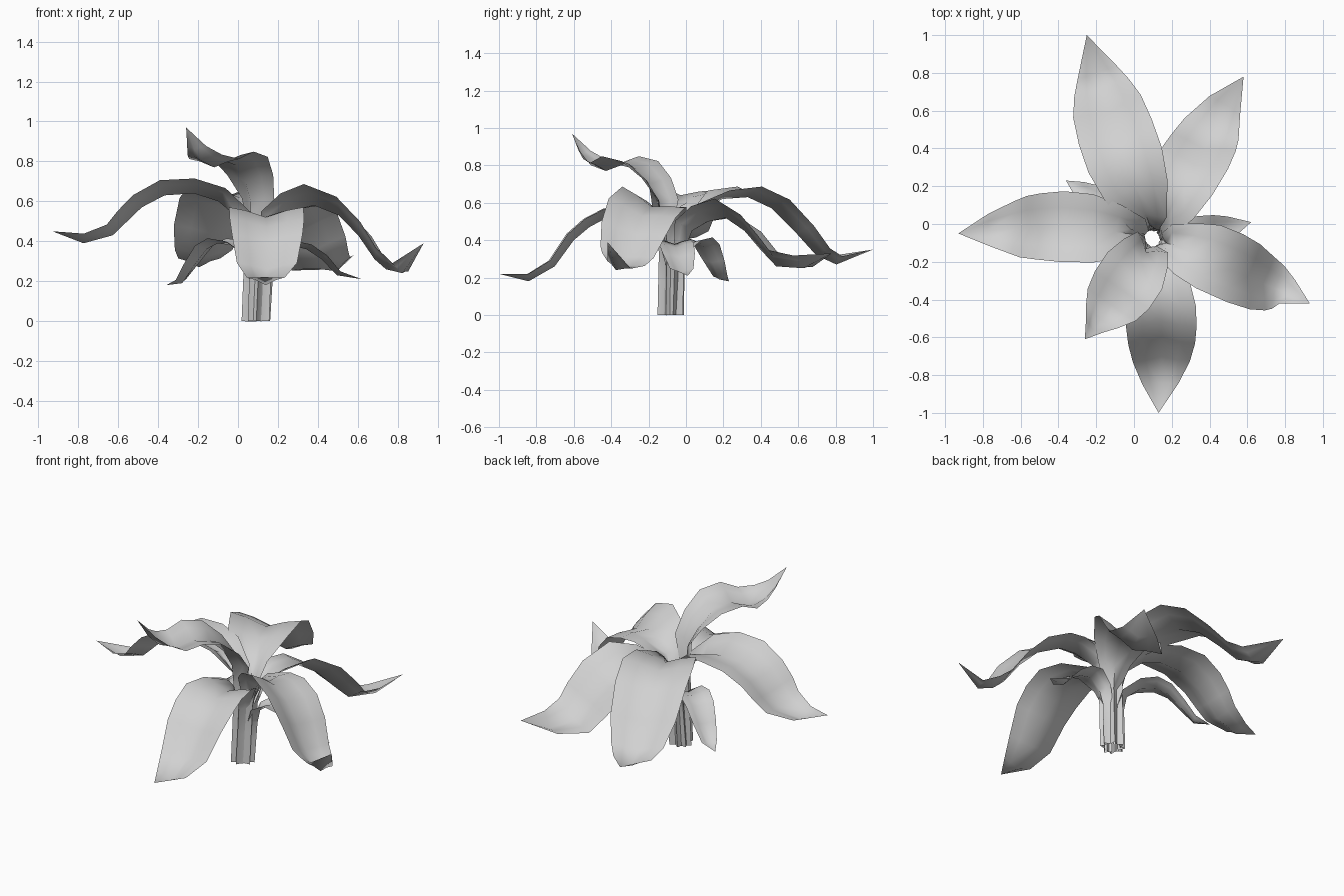
import bpy, bmesh, math
from mathutils import Vector

old = bpy.data.objects.get("Cube")
if old:
    bpy.data.objects.remove(old, do_unlink=True)

grey = bpy.data.materials.new("pale_grey")
grey.use_nodes = True
grey.diffuse_color = (0.64, 0.64, 0.64, 1)
grey.node_tree.nodes["Principled BSDF"].inputs["Base Color"].default_value = (0.64, 0.64, 0.64, 1)

CENTRE = Vector((0.11, -0.07, 0))
STALK_LEAN = Vector((-0.02, -0.01, 0))
STALK_RADIUS = 0.072
STALK_HALF_WIDTH = 0.027
# Relative half width along the blade, and the channelled cross-section
WIDTHS = [(0, 0.2), (0.1, 0.42), (0.2, 0.74), (0.32, 0.96), (0.45, 1),
          (0.62, 0.9), (0.8, 0.58), (0.9, 0.32), (1, 0)]
SECTION = [(-1, 1), (-0.55, 0.68), (0, 0), (0.55, 0.68), (1, 1)]


def blade_width(t):
    for (t0, w0), (t1, w1) in zip(WIDTHS, WIDTHS[1:]):
        if t <= t1:
            return w0 + (w1 - w0) * (t - t0) / (t1 - t0)
    return 0


def blade_fold(t):
    """Depth of the channel: deep at the base, shallow over the blade, deeper at the tip."""
    return 0.28 + 0.9 * max(0, 1 - t * 4) + max(0, t - 0.7)


def leaf(name, tip, half_width, arch, bend=0, twist=0):
    """Leaf with a folded stalk and a blade arching out to the tip (x, y)."""
    reach = Vector((tip[0], tip[1], 0)) - CENTRE
    length = reach.length
    out = reach.normalized()
    side = Vector((-out.y, out.x, 0))
    # Stalk rows, then blade rows: (centre point, half width, fold, twist)
    first = arch[0][1]
    rows_in = [(CENTRE + STALK_LEAN * (1 - f) + out * STALK_RADIUS + Vector((0, 0, first * f)),
                STALK_HALF_WIDTH * (1 + f * 0.5), 1.4 - f * 0.3, 0) for f in (0, 0.4, 0.75)]
    for t, z in arch:
        p = CENTRE + out * (t * length) + side * (bend * math.sin(math.pi * t))
        rows_in.append((p + Vector((0, 0, z)), half_width * blade_width(t), blade_fold(t),
                        math.radians(twist) * min(1, t * 3)))

    bm = bmesh.new()
    rows = []
    last = len(rows_in) - 1
    for i, (p, w, fold, turn) in enumerate(rows_in):
        along = (rows_in[min(i + 1, last)][0] - rows_in[max(i - 1, 0)][0]).normalized()
        normal = along.cross(side).normalized()
        across = side * math.cos(turn) + normal * math.sin(turn)
        up = normal * math.cos(turn) - side * math.sin(turn)
        rows.append([bm.verts.new(p + across * u * w + up * v * w * fold) for u, v in SECTION])
    for a, b in zip(rows, rows[1:]):
        for j in range(len(SECTION) - 1):
            bm.faces.new((a[j], b[j], b[j + 1], a[j + 1]))
    bmesh.ops.remove_doubles(bm, verts=bm.verts, dist=0.0005)

    mesh = bpy.data.meshes.new(name)
    bm.to_mesh(mesh)
    bm.free()
    mesh.materials.append(grey)
    obj = bpy.data.objects.new(name, mesh)
    bpy.context.collection.objects.link(obj)
    bpy.ops.object.select_all(action='DESELECT')
    obj.select_set(True)
    bpy.context.view_layer.objects.active = obj
    bpy.ops.object.shade_smooth_by_angle(angle=math.radians(65))


# Large leaves: arch is (fraction of reach, height)
leaf("back_leaf", (-0.25, 1.0), 0.21,
     [(.12, .53), (.25, .62), (.38, .63), (.5, .57), (.62, .44), (.72, .32), (.82, .27), (1, .35)],
     bend=0.02)
leaf("back_left_leaf", (0.58, 0.78), 0.19,
     [(.12, .45), (.22, .5), (.33, .52), (.45, .45), (.55, .35), (.65, .26), (.82, .25), (1, .33)],
     twist=-18)
leaf("front_left_leaf", (0.93, -0.42), 0.195,
     [(.12, .5), (.23, .56), (.33, .58), (.48, .53), (.6, .43), (.7, .31), (.77, .26), (.87, .24), (1, .39)],
     twist=-18)
leaf("front_leaf", (0.13, -1.0), 0.19,
     [(.12, .45), (.25, .52), (.38, .52), (.48, .47), (.57, .4), (.68, .26), (.83, .18), (1, .22)],
     bend=0.025)
leaf("raised_leaf", (-0.26, -0.61), 0.18,
     [(.14, .6), (.22, .7), (.35, .78), (.5, .8), (.65, .77), (.8, .8), (.9, .86), (1, .97)],
     bend=0.015)
leaf("right_leaf", (-0.93, -0.05), 0.19,
     [(.1, .51), (.2, .6), (.32, .64), (.46, .63), (.57, .57), (.64, .5), (.71, .43), (.85, .39), (1, .45)],
     bend=-0.04, twist=8)

# Small lower leaves
leaf("small_left_leaf", (0.62, 0.01), 0.095,
     [(.17, .33), (.3, .38), (.45, .36), (.6, .31), (.75, .23), (1, .21)], bend=-0.02)
leaf("small_right_leaf", (-0.36, 0.23), 0.09,
     [(.16, .32), (.3, .38), (.45, .39), (.57, .36), (.7, .28), (.83, .19), (1, .18)])
